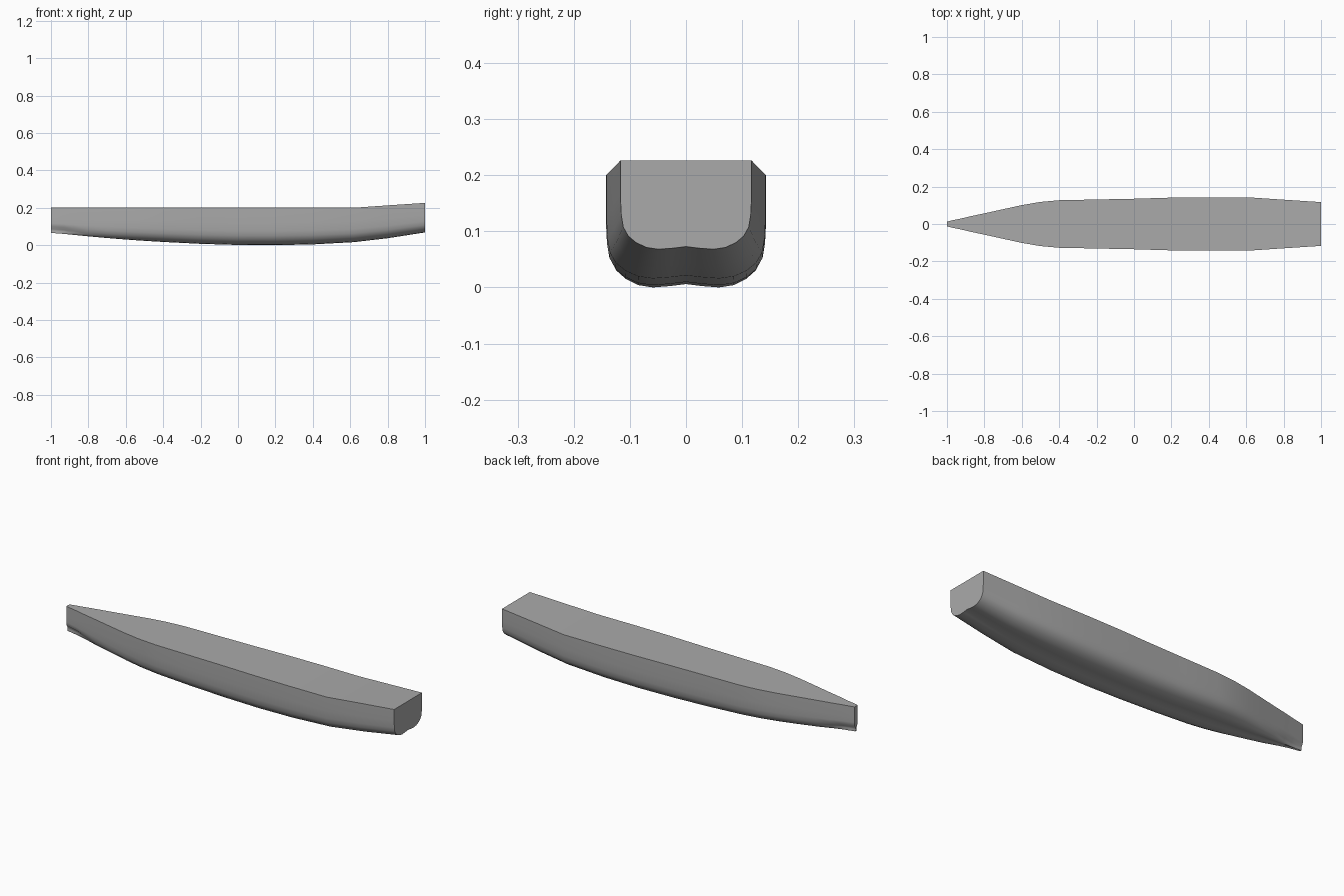
import bpy, bmesh, math

cube = bpy.data.objects.get("Cube")
if cube:
    bpy.data.objects.remove(cube, do_unlink=True)

grey = bpy.data.materials.new("hull_grey")
grey.use_nodes = True
colour = (0.40, 0.40, 0.40, 1)
grey.diffuse_color = colour
grey.node_tree.nodes["Principled BSDF"].inputs["Base Color"].default_value = colour

# Stations from bow to stern: x, half beam, deck height, keel height, bow pinch
STATIONS = [
    (-1.0, .013, .20, .066, 1), (-.97, .02, .20, .063, 1), (-.93, .028, .20, .06, .75),
    (-.88, .04, .20, .055, .35), (-.8, .057, .20, .047, 0), (-.7, .079, .20, .038, 0),
    (-.6, .101, .20, .03, 0), (-.5, .118, .20, .023, 0), (-.4, .127, .20, .017, 0),
    (-.2, .131, .20, .007, 0), (0, .135, .20, .001, 0), (.2, .141, .20, 0, 0),
    (.4, .143, .20, .004, 0), (.62, .142, .20, .016, 0), (.8, .13, .2125, .037, 0),
    (1.0, .117, .226, .068, 0)]

# Half section from keel groove to deck edge: beam fraction, height fraction
SECTION = [(0, .03), (.2, .012), (.42, 0), (.6, .02), (.76, .075), (.88, .15),
           (.955, .25), (.985, .38), (1, .6), (1, 1)]


def station_ring(x, beam, deck, keel, pinch):
    """One side of the section, mirrored to make the full frame."""
    half = []
    for y, h in SECTION:
        if h < .3:                      # hollow above the narrow forefoot
            y *= 1 - pinch * .8 * math.sin(math.pi * min(1, h / .3 + .15))
        half.append((x, beam * y, keel + (deck - keel) * h))
    return [(a, -b, c) for a, b, c in reversed(half[1:])] + half


# Hull lofted through the stations, closed by deck, bow and transom
bm = bmesh.new()
rings = [[bm.verts.new(p) for p in station_ring(*s)] for s in STATIONS]
for a, b in zip(rings, rings[1:]):
    for i in range(len(a) - 1):
        bm.faces.new((a[i], a[i + 1], b[i + 1], b[i]))
    bm.faces.new((a[-1], a[0], b[0], b[-1]))
bm.faces.new(rings[0])
bm.faces.new(rings[-1])
bmesh.ops.recalc_face_normals(bm, faces=bm.faces)

mesh = bpy.data.meshes.new("hull")
bm.to_mesh(mesh)
bm.free()
mesh.materials.append(grey)
hull = bpy.data.objects.new("hull", mesh)
bpy.context.collection.objects.link(hull)

# Smooth sides with crisp deck edge and transom
bpy.context.view_layer.objects.active = hull
hull.select_set(True)
bpy.ops.object.shade_smooth_by_angle(angle=math.radians(40))
